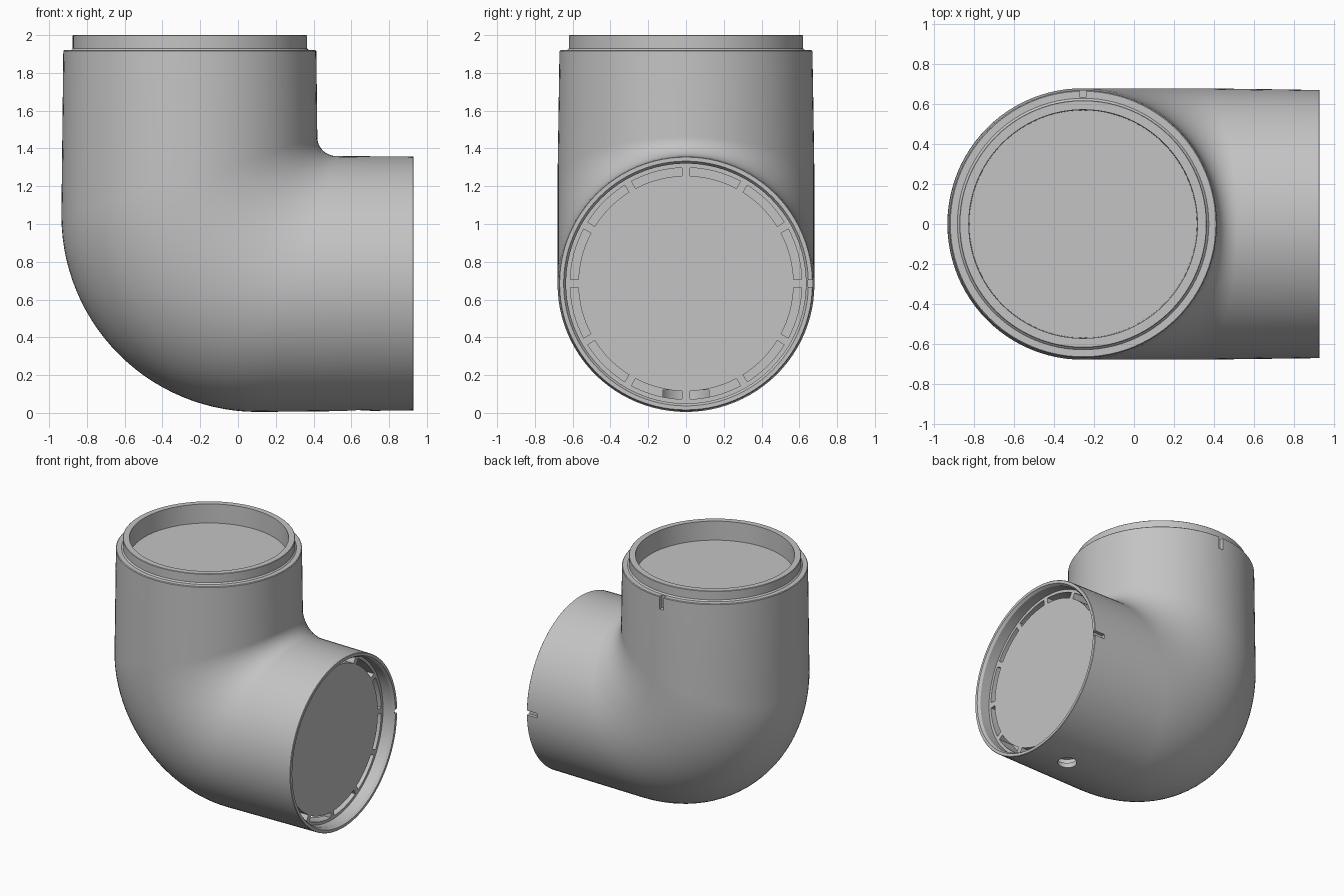
import bpy
import bmesh
from math import sin, cos, pi, radians

cube = bpy.data.objects.get("Cube")
if cube:
    bpy.data.objects.remove(cube)

AX, AZ = -0.255, 0.685     # upright axis (x) and outlet axis (z)
SEG = 96


def make_lofts(name, lofts):
    """Each loft is a list of equal point rings, skinned and capped."""
    bm = bmesh.new()
    for rings in lofts:
        vs = [[bm.verts.new(p) for p in ring] for ring in rings]
        n = len(vs[0])
        for a, b in zip(vs, vs[1:]):
            for i in range(n):
                j = (i + 1) % n
                bm.faces.new((a[i], a[j], b[j], b[i]))
        bm.faces.new(vs[0][::-1])
        bm.faces.new(vs[-1])
    bmesh.ops.recalc_face_normals(bm, faces=bm.faces)
    mesh = bpy.data.meshes.new(name)
    bm.to_mesh(mesh)
    bm.free()
    obj = bpy.data.objects.new(name, mesh)
    bpy.context.collection.objects.link(obj)
    return obj


def section(inner, outer, ry):
    """Ellipse spanning two points of the xz plane."""
    mx, mz = (inner[0] + outer[0]) / 2, (inner[1] + outer[1]) / 2
    hx, hz = (outer[0] - inner[0]) / 2, (outer[1] - inner[1]) / 2
    angles = [2 * pi * i / SEG for i in range(SEG)]
    return [(mx + hx * cos(t), ry * sin(t), mz + hz * cos(t)) for t in angles]


def upright(r, z):
    return section((AX + r, z), (AX - r, z), r)


def outlet(r, x):
    return section((x, AZ + r), (x, AZ - r), r)


def box(x0, x1, y0, y1, z0, z1):
    return [[(x0, y0, z), (x1, y0, z), (x1, y1, z), (x0, y1, z)] for z in (z0, z1)]


def drill(x, r, z0, z1):
    return [[(x + r * cos(2 * pi * i / 32), r * sin(2 * pi * i / 32), z)
             for i in range(32)] for z in (z0, z1)]


# Elbow body: recessed neck, shoulder, bend, outlet lip and recessed face
rings = [upright(r, z) for r, z in (
    (0.57, 1.85), (0.573, 2.0), (0.617, 2.0), (0.62, 1.997), (0.62, 1.93),
    (0.63, 1.92), (0.665, 1.92), (0.67, 1.915))]
STEPS = 28
for i in range(STEPS + 1):
    t = pi / 2 * i / STEPS
    inner = (0.52 - 0.1 * cos(t), 1.46 - 0.1 * sin(t))
    outer = (0.105 - 1.04 * cos(t), 1.045 - 1.04 * sin(t))
    rings.append(section(inner, outer, 0.68))
rings += [outlet(r, x) for r, x in (
    (0.672, 0.927), (0.669, 0.93), (0.648, 0.93), (0.635, 0.91), (0.635, 0.83))]
elbow = make_lofts("elbow_pipe", [rings])

# Ring of arc slots in the outlet face
slots = []
for k in range(12):
    arc = []
    for i in range(9):
        a = radians(30 * k + 2 + 26 * i / 8)
        arc.append([(x, r * sin(a), AZ + r * cos(a))
                    for r, x in ((0.57, 0.7), (0.613, 0.7), (0.613, 0.86), (0.57, 0.86))])
    slots.append(arc)

# Alignment notches on the back of both ends
notches = [box(AX - 0.018, AX + 0.018, 0.637, 0.8, 1.82, 1.96),
           box(0.84, 1.0, 0.645, 0.8, AZ - 0.018, AZ + 0.018)]

cutters = [make_lofts("slot_cutter", slots),
           make_lofts("notch_cutter", notches),
           make_lofts("chamber_cutter", [drill(0.63, 0.14, 0.05, 0.12)]),
           make_lofts("drain_cutter", [drill(0.63, 0.07, -0.1, 0.1)])]

bpy.ops.object.select_all(action="DESELECT")
elbow.select_set(True)
bpy.context.view_layer.objects.active = elbow
for cutter in cutters:
    cutter.hide_render = True
    mod = elbow.modifiers.new(cutter.name, "BOOLEAN")
    mod.operation = "DIFFERENCE"
    mod.solver = "EXACT"
    mod.object = cutter
    bpy.ops.object.modifier_apply(modifier=mod.name)
    bpy.data.objects.remove(cutter)

# Plain grey plastic
grey = bpy.data.materials.new("grey_plastic")
grey.use_nodes = True
colour = (0.55, 0.55, 0.55, 1)
grey.diffuse_color = colour
grey.node_tree.nodes["Principled BSDF"].inputs["Base Color"].default_value = colour
elbow.data.materials.clear()
elbow.data.materials.append(grey)

bpy.ops.object.shade_smooth_by_angle(angle=radians(30))
